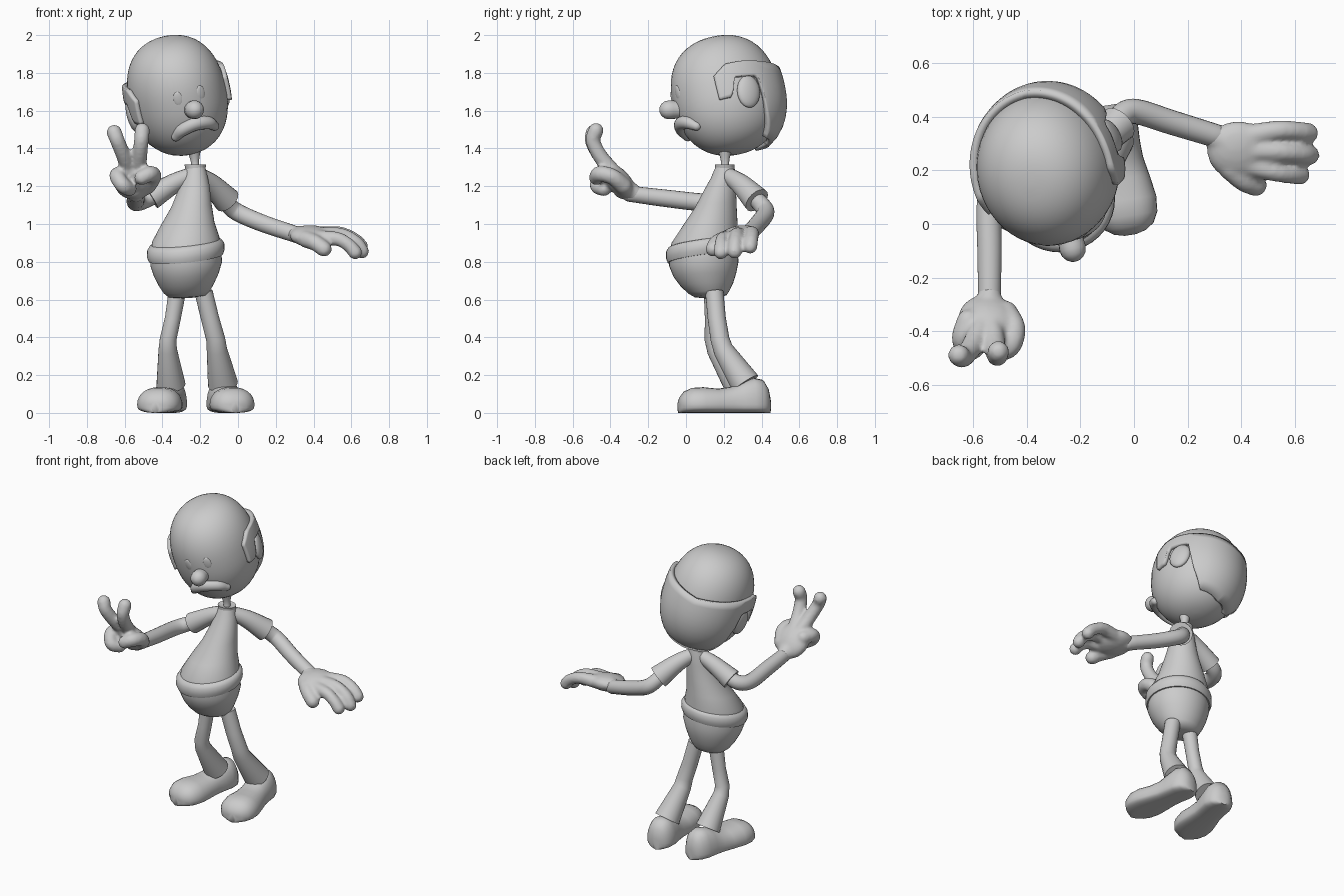
import bpy, math
from mathutils import Vector, Matrix, Euler

R = math.radians

def make(name, verts, faces, angle=50):
    me = bpy.data.meshes.new(name)
    me.from_pydata([tuple(v) for v in verts], [], faces)
    ob = bpy.data.objects.new(name, me)
    bpy.context.collection.objects.link(ob)
    bpy.ops.object.select_all(action='DESELECT')
    ob.select_set(True)
    bpy.context.view_layer.objects.active = ob
    bpy.ops.object.mode_set(mode='EDIT')
    bpy.ops.mesh.select_all(action='SELECT')
    bpy.ops.mesh.normals_make_consistent(inside=False)
    bpy.ops.object.mode_set(mode='OBJECT')
    bpy.ops.object.shade_smooth_by_angle(angle=R(angle))
    return ob

def loft(rings):
    """Closed skin through equal-sized rings."""
    n = len(rings[0])
    verts = [v for r in rings for v in r]
    faces = [(i*n+j, i*n+(j+1) % n, (i+1)*n+(j+1) % n, (i+1)*n+j)
             for i in range(len(rings)-1) for j in range(n)]
    faces += [tuple(range(n))[::-1], tuple(range(len(verts)-n, len(verts)))]
    return verts, faces

def smooth_path(pts, sub=5):
    """Catmull-Rom through (x, y, z, radius) points."""
    p = [Vector(q) for q in pts]
    p = [2*p[0]-p[1]] + p + [2*p[-1]-p[-2]]
    out = []
    for a, b, c, d in zip(p, p[1:], p[2:], p[3:]):
        for k in range(sub):
            t = k/sub
            out.append(0.5*(2*b + (c-a)*t + (2*a-5*b+4*c-d)*t*t + (3*b-a-3*c+d)*t**3))
    return out + [p[-2]]

def tube(pts, round_ends=True, n=18, sub=5):
    path = smooth_path(pts, sub)
    pos = [q.to_3d() for q in path]
    rad = [q[3] for q in path]
    tan = [(pos[min(i+1, len(pos)-1)] - pos[max(i-1, 0)]).normalized() for i in range(len(pos))]
    if round_ends:
        caps = [(math.sin(R(a)), math.cos(R(a))) for a in (25, 50, 70, 85)]
        head = [(pos[0]-tan[0]*rad[0]*s, rad[0]*c, tan[0]) for s, c in caps][::-1]
        tail = [(pos[-1]+tan[-1]*rad[-1]*s, rad[-1]*c, tan[-1]) for s, c in caps]
    else:
        head, tail = [], []
    secs = head + list(zip(pos, rad, tan)) + tail
    x = secs[0][2].orthogonal().normalized()
    prev, rings = secs[0][2], []
    for p, r, t in secs:
        x = prev.rotation_difference(t) @ x
        y = t.cross(x)
        prev = t
        rings.append([p + r*(x*math.cos(2*math.pi*j/n) + y*math.sin(2*math.pi*j/n)) for j in range(n)])
    return loft(rings)

def ball(matrix, radii, n=24):
    rings = []
    for i in range(n//2+1):
        e = -math.pi/2 + math.pi*max(0.02, min(n/2-0.02, i))/(n/2)
        rings.append([matrix @ Vector((radii[0]*math.cos(e)*math.cos(2*math.pi*j/n),
                                       radii[1]*math.cos(e)*math.sin(2*math.pi*j/n),
                                       radii[2]*math.sin(e))) for j in range(n)])
    return loft(rings)

def ellipses(secs, tx=0.0, ty=0.0, n=40):
    rings = []
    for cx, cy, cz, rx, ry in secs:
        ring = []
        for j in range(n):
            a = 2*math.pi*j/n
            dx, dy = rx*math.cos(a), ry*math.sin(a)
            ring.append(Vector((cx+dx, cy+dy, cz+tx*dx+ty*dy)))
        rings.append(ring)
    return loft(rings)

def merge(name, parts, voxel):
    """Blend overlapping pieces into one soft skin."""
    verts, faces = [], []
    for v, f in parts:
        o = len(verts)
        verts += v
        faces += [tuple(i+o for i in q) for q in f]
    ob = make(name, verts, faces, 180)
    m = ob.modifiers.new("blend", 'REMESH')
    m.mode, m.voxel_size, m.use_smooth_shade = 'VOXEL', voxel, True
    s = ob.modifiers.new("soften", 'SMOOTH')
    s.factor, s.iterations = 0.5, 4

# Head: egg tilted sideways, turned and nodding, fuller above
H = (Matrix.Translation((-0.32, 0.212, 1.68)) @ Matrix.Rotation(R(13), 4, 'Z')
     @ Matrix.Rotation(R(-15), 4, 'Y') @ Matrix.Rotation(R(10), 4, 'X'))
HA, HB, HC = 0.258, 0.287, 0.319

def on_head(az, z, k=1.0):
    e = 2.35 if z > 0 else 2.25
    s = max(0.0, 1-abs(z/HC)**e)**(1/e)
    return H @ (k*Vector((HA*s*math.cos(R(az)), HB*s*math.sin(R(az)), z)))

make("head", *loft([[on_head(j*7.5, HC*math.sin(R(-89+i*178/28))) for j in range(48)] for i in range(29)]))

# Hair: thin band round the back with notches for the ears
LOW = [(0, -0.285), (50, -0.27), (60, -0.18), (67, 0.02), (92, 0.03), (98, -0.07), (113, -0.07)]
def low(d):
    for (a, p), (b, q) in zip(LOW, LOW[1:]):
        if d <= b:
            return p + (q-p)*(d-a)/(b-a)
    return LOW[-1][1]

cols, rows, hv = 75, 10, []
for i in range(cols):
    d = -112 + 224*i/(cols-1)
    top = 0.06 + 0.045*min(1, abs(d)/80) - 0.05*max(0, (abs(d)-98)/14)
    b = low(abs(d))
    hv += [on_head(90+d, b+(top-b)*j/(rows-1), 1.055 - 0.03*max(0, abs(d)-40)/72) for j in range(rows)]
hf = [(i*rows+j, i*rows+j+1, (i+1)*rows+j+1, (i+1)*rows+j) for i in range(cols-1) for j in range(rows-1)]
hair = make("hair", hv, hf)
sol = hair.modifiers.new("thickness", 'SOLIDIFY')
sol.thickness, sol.offset = 0.03, 0
# Ears and eyes
for side, sx in (("left", 1), ("right", -1)):
    m = H @ Matrix.Translation((sx*0.25, 0.055, -0.055)) @ Matrix.Rotation(R(-12), 4, 'X') @ Matrix.Rotation(R(sx*14), 4, 'Z')
    make(side + "_ear", *ball(m, (0.03, 0.066, 0.088)))
    p = on_head(270+sx*14.5, 0.045, 0.98)
    rot = H.to_3x3().to_4x4() @ Matrix.Rotation(R(sx*14), 4, 'Z')
    make(side + "_eye", *ball(Matrix.Translation(p) @ rot, (0.026, 0.009, 0.042), 16))
# Nose and drooping mouth
make("nose", *tube([(*(H @ Vector((0, -0.25, -0.035))), 0.045), (*(H @ Vector((0, -0.325, -0.022))), 0.05)]))
mouth = [(-28, -0.16, 0.024), (-17, -0.125, 0.034), (0, -0.108, 0.036), (17, -0.125, 0.034), (28, -0.16, 0.024)]
make("mouth", *tube([(*on_head(270+a, z, 1.0), r) for a, z, r in mouth]))

# Neck, shirt, rolled hem and trousers seat
make("neck", *tube([(-0.225, 0.205, 1.26, 0.03), (-0.228, 0.207, 1.33, 0.022), (-0.235, 0.205, 1.42, 0.045)], False))
make("collar", *ellipses([(-0.226, 0.205, 1.28, 0.05, 0.05), (-0.226, 0.205, 1.315, 0.058, 0.052),
                          (-0.226, 0.205, 1.308, 0.04, 0.036)]))
make("shirt", *ellipses([(-0.225, 0.205, 1.305, 0.05, 0.05), (-0.228, 0.197, 1.25, 0.066, 0.066),
    (-0.231, 0.183, 1.2, 0.08, 0.081), (-0.246, 0.157, 1.1, 0.106, 0.11), (-0.268, 0.125, 1.0, 0.143, 0.147),
    (-0.277, 0.1, 0.92, 0.178, 0.177), (-0.278, 0.095, 0.86, 0.185, 0.18)], 0.08, 0.12))
make("shirt_hem", *ellipses([(-0.278, 0.092, 0.905, 0.17, 0.17), (-0.278, 0.092, 0.9, 0.19, 0.185),
    (-0.277, 0.092, 0.88, 0.204, 0.197), (-0.277, 0.092, 0.845, 0.206, 0.198),
    (-0.276, 0.092, 0.82, 0.196, 0.189), (-0.276, 0.092, 0.82, 0.17, 0.17)], 0.1, 0.135))
make("trousers_seat", *ellipses([(-0.276, 0.092, 0.84, 0.187, 0.182), (-0.274, 0.094, 0.79, 0.19, 0.184),
    (-0.273, 0.1, 0.73, 0.171, 0.166), (-0.272, 0.11, 0.68, 0.147, 0.14), (-0.27, 0.12, 0.64, 0.123, 0.11),
    (-0.268, 0.13, 0.618, 0.1, 0.085), (-0.266, 0.135, 0.61, 0.04, 0.04)], 0.06, 0.06))

# Trouser legs with bent knees, flaring over the shoes
make("right_leg", *tube([(-0.322, 0.14, 0.64, 0.046), (-0.345, 0.142, 0.5, 0.042), (-0.37, 0.142, 0.39, 0.044),
                         (-0.372, 0.158, 0.335, 0.049), (-0.355, 0.275, 0.15, 0.077)], False, 24, 1))
make("left_leg", *tube([(-0.182, 0.15, 0.64, 0.048), (-0.148, 0.163, 0.5, 0.048), (-0.118, 0.18, 0.39, 0.05),
                        (-0.112, 0.197, 0.335, 0.054), (-0.08, 0.315, 0.155, 0.08)], False, 24, 1))

# Shoes: sections (distance from heel, half width, height)
SHOE = [(0.0, 0.025, 0.08), (0.012, 0.055, 0.13), (0.04, 0.08, 0.175), (0.09, 0.092, 0.185), (0.15, 0.09, 0.165),
        (0.21, 0.092, 0.138), (0.28, 0.105, 0.128), (0.36, 0.118, 0.136), (0.42, 0.113, 0.132),
        (0.46, 0.092, 0.113), (0.482, 0.06, 0.085), (0.492, 0.022, 0.06)]
def shoe(name, x, y, yaw):
    m = Matrix.Translation((x, y, 0)) @ Matrix.Rotation(R(yaw), 4, 'Z')
    rings = []
    for d, w, h in SHOE:
        ring = []
        for j in range(28):
            a = 2*math.pi*j/28
            c, s = math.cos(a), math.sin(a)
            z = 0.045 + (h-0.045)*s if s > 0 else 0.045 - 0.045*abs(s)**0.6
            ring.append(m @ Vector((w*math.copysign(abs(c)**0.8, c), -d, max(0.0, z))))
        rings.append(ring)
    make(name, *loft(rings))
shoe("right_shoe", -0.343, 0.445, -11)
shoe("left_shoe", -0.09, 0.445, 9)

# Sleeves and arms
make("right_sleeve", *tube([(-0.235, 0.205, 1.265, 0.04), (-0.34, 0.19, 1.215, 0.052), (-0.46, 0.175, 1.14, 0.066)], False))
make("left_sleeve", *tube([(-0.215, 0.21, 1.265, 0.04), (-0.14, 0.29, 1.21, 0.055), (-0.058, 0.375, 1.125, 0.072)], False))
make("right_arm", *tube([(-0.42, 0.18, 1.16, 0.042), (-0.5, 0.16, 1.125, 0.046), (-0.54, 0.085, 1.115, 0.047),
                         (-0.54, -0.1, 1.135, 0.046), (-0.54, -0.3, 1.16, 0.042)]))
make("left_arm", *tube([(-0.09, 0.34, 1.16, 0.042), (-0.045, 0.405, 1.095, 0.046), (0.01, 0.42, 1.055, 0.047),
                        (0.14, 0.38, 1.0, 0.046), (0.32, 0.325, 0.94, 0.044)]))

# Raised hand with two fingers up
palm = Matrix.Translation((-0.55, -0.355, 1.225)) @ Euler((R(42), 0, 0)).to_matrix().to_4x4()
merge("right_hand", [
    ball(palm, (0.108, 0.062, 0.118)),
    tube([(-0.54, -0.27, 1.16, 0.046), (-0.545, -0.33, 1.19, 0.06)]),
    tube([(-0.575, -0.39, 1.28, 0.043), (-0.605, -0.455, 1.36, 0.04), (-0.638, -0.497, 1.44, 0.039), (-0.655, -0.49, 1.485, 0.041)]),
    tube([(-0.53, -0.39, 1.28, 0.043), (-0.52, -0.455, 1.36, 0.04), (-0.512, -0.492, 1.44, 0.039), (-0.507, -0.477, 1.495, 0.041)]),
    tube([(-0.62, -0.36, 1.26, 0.042), (-0.64, -0.43, 1.255, 0.042), (-0.61, -0.47, 1.205, 0.041), (-0.575, -0.435, 1.185, 0.039)]),
    tube([(-0.48, -0.33, 1.2, 0.045), (-0.448, -0.39, 1.25, 0.043), (-0.465, -0.455, 1.265, 0.043), (-0.51, -0.475, 1.245, 0.04)]),
], 0.011)

# Lowered open hand
palm = Matrix.Translation((0.39, 0.275, 0.935)) @ Euler((R(12), R(4), R(-5))).to_matrix().to_4x4()
merge("left_hand", [
    ball(palm, (0.118, 0.112, 0.055)),
    tube([(0.3, 0.325, 0.945, 0.045), (0.36, 0.3, 0.94, 0.052)]),
    tube([(0.43, 0.33, 0.945, 0.043), (0.54, 0.35, 0.95, 0.037), (0.62, 0.346, 0.915, 0.036), (0.652, 0.34, 0.88, 0.038)]),
    tube([(0.44, 0.275, 0.94, 0.045), (0.55, 0.27, 0.94, 0.038), (0.625, 0.262, 0.9, 0.037), (0.655, 0.258, 0.855, 0.039)]),
    tube([(0.43, 0.22, 0.925, 0.043), (0.53, 0.195, 0.92, 0.037), (0.59, 0.186, 0.885, 0.036), (0.62, 0.184, 0.85, 0.038)]),
    tube([(0.36, 0.21, 0.92, 0.046), (0.41, 0.165, 0.9, 0.043), (0.455, 0.145, 0.868, 0.042)]),
], 0.011)
